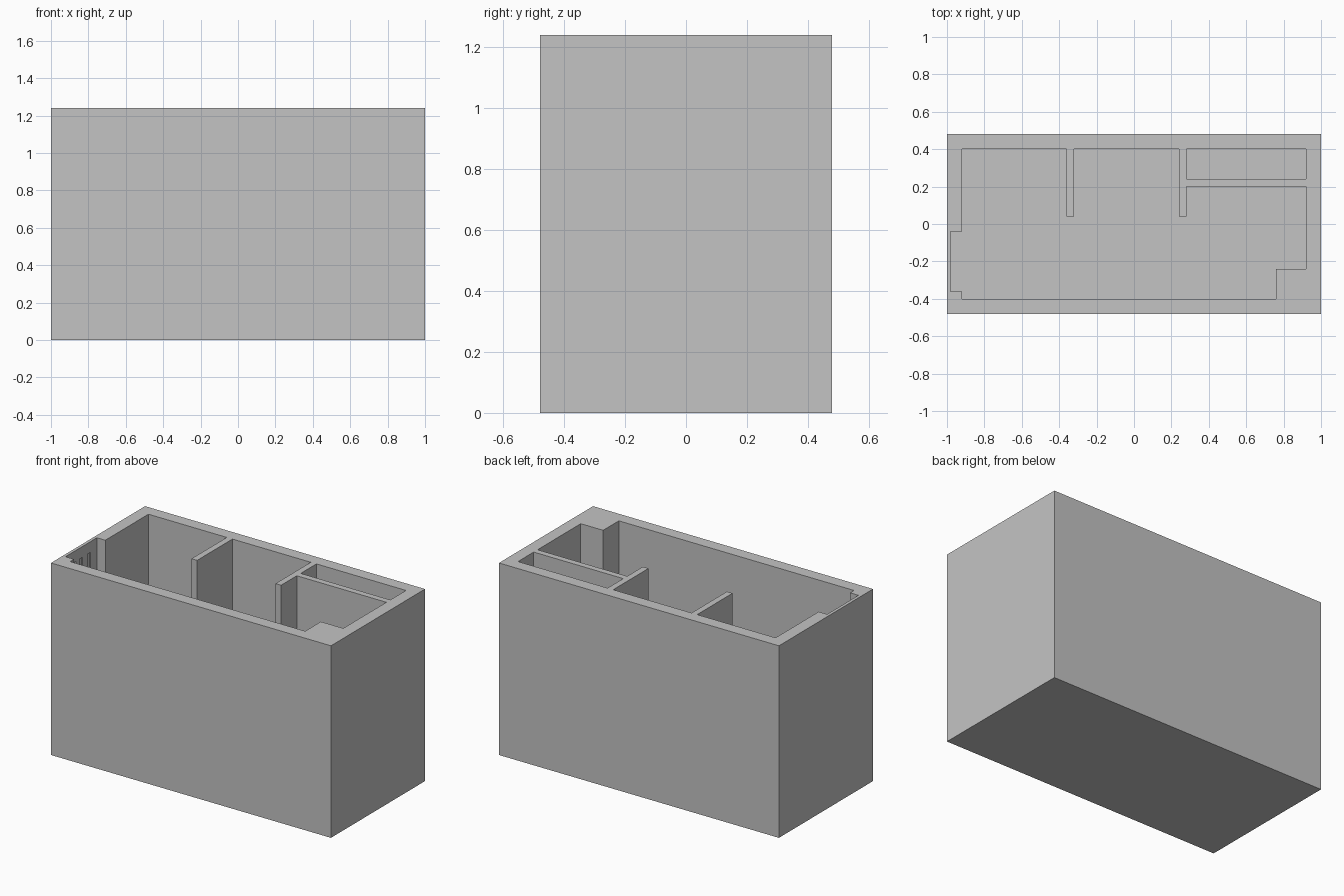
import bpy
import bmesh

cube = bpy.data.objects.get("Cube")
if cube:
    bpy.data.objects.remove(cube, do_unlink=True)

HEIGHT = 1.24
FLOOR = 0.04      # floor slab thickness
IN_X, IN_Y = 0.92, 0.40   # inner faces of the outer walls

grey = bpy.data.materials.new("plain_grey")
grey.use_nodes = True
colour = (0.55, 0.55, 0.55, 1)
grey.diffuse_color = colour
grey.node_tree.nodes["Principled BSDF"].inputs["Base Color"].default_value = colour


def prism(name, outline, z0, z1):
    """Closed vertical prism from a plan outline."""
    bm = bmesh.new()
    base = bm.faces.new([bm.verts.new((x, y, z0)) for x, y in outline])
    side = bmesh.ops.extrude_face_region(bm, geom=[base])
    top = [v for v in side["geom"] if isinstance(v, bmesh.types.BMVert)]
    bmesh.ops.translate(bm, verts=top, vec=(0, 0, z1 - z0))
    bmesh.ops.recalc_face_normals(bm, faces=bm.faces)
    mesh = bpy.data.meshes.new(name)
    bm.to_mesh(mesh)
    bm.free()
    mesh.materials.append(grey)
    obj = bpy.data.objects.new(name, mesh)
    bpy.context.collection.objects.link(obj)
    return obj


def rect(x0, x1, y0, y1):
    return [(x0, y0), (x1, y0), (x1, y1), (x0, y1)]


# Outer block of the walled room
shell = prism("room_shell", rect(-1, 1, -0.48, 0.48), 0, HEIGHT)

# Main room outline: column, closet wall, two partitions and door niche
main_room = [
    (-IN_X, -IN_Y), (0.76, -IN_Y), (0.76, -0.24), (IN_X, -0.24),
    (IN_X, 0.20), (0.28, 0.20), (0.28, 0.04), (0.24, 0.04),
    (0.24, IN_Y), (-0.32, IN_Y), (-0.32, 0.04), (-0.36, 0.04),
    (-0.36, IN_Y), (-IN_X, IN_Y), (-IN_X, -0.04), (-0.98, -0.04),
    (-0.98, -0.36), (-IN_X, -0.36),
]
cutters = [
    prism("main_room_cutter", main_room, FLOOR, HEIGHT + 0.1),
    prism("closet_cutter", rect(0.28, IN_X, 0.24, IN_Y), FLOOR, HEIGHT + 0.1),
]

# Shallow upright slots in the back of the niche
for y in (-0.27, -0.20, -0.12):
    cutters.append(prism("niche_slot_cutter",
                         rect(-0.988, -0.95, y - 0.015, y + 0.015), 1.0, 1.17))

for cutter in cutters:
    cutter.hide_render = True
    mod = shell.modifiers.new(cutter.name, "BOOLEAN")
    mod.operation = "DIFFERENCE"
    mod.solver = "EXACT"
    mod.object = cutter

# Bake the cuts and remove the cutters
bpy.context.view_layer.update()
graph = bpy.context.evaluated_depsgraph_get()
baked = bpy.data.meshes.new_from_object(shell.evaluated_get(graph))
shell.modifiers.clear()
shell.data = baked
for cutter in cutters:
    bpy.data.objects.remove(cutter, do_unlink=True)
